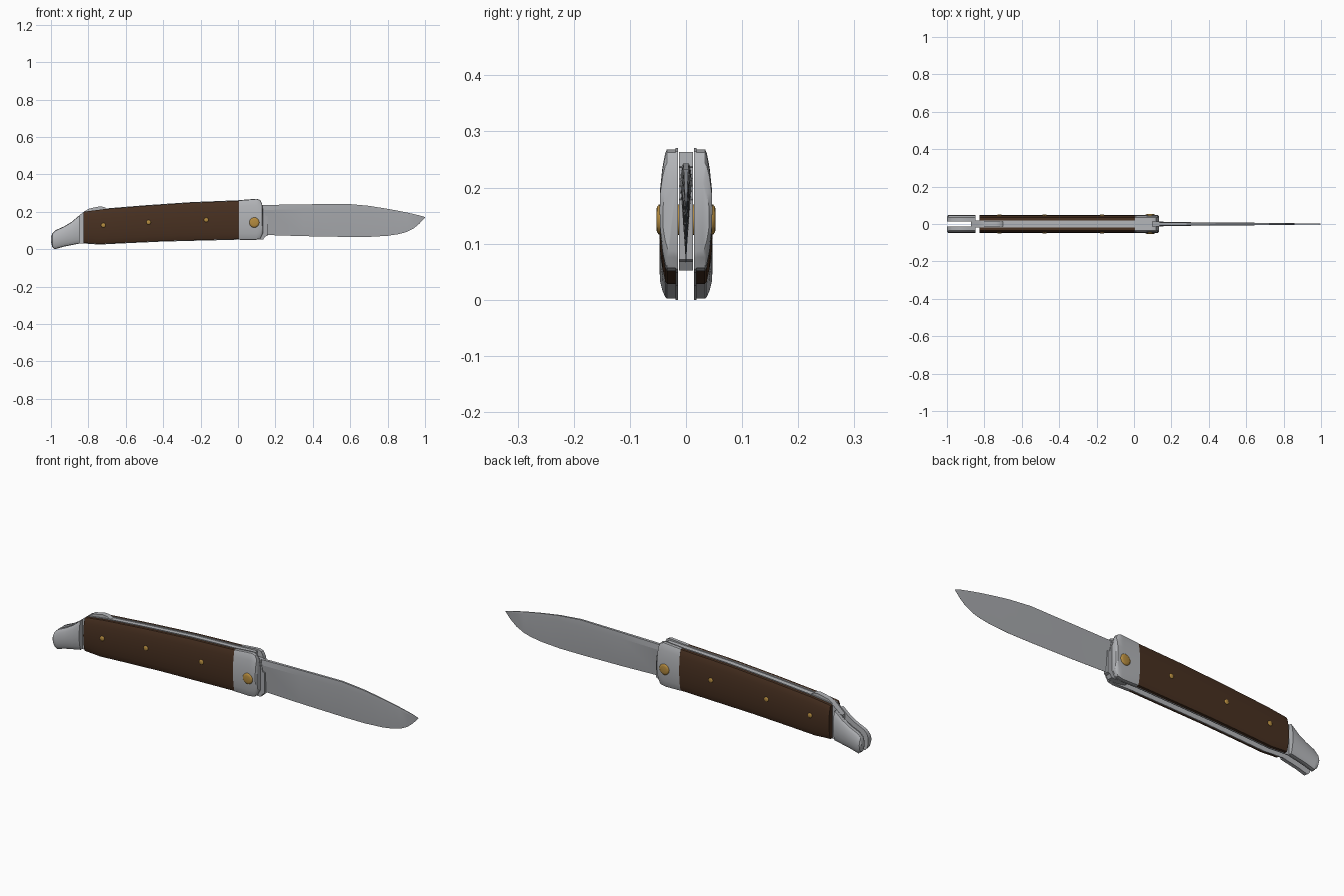
import bpy, bmesh, math

if "Cube" in bpy.data.objects:
    bpy.data.objects.remove(bpy.data.objects["Cube"])


def material(name, r, g, b):
    m = bpy.data.materials.new(name)
    m.diffuse_color = (r, g, b, 1)
    m.use_nodes = True
    m.node_tree.nodes["Principled BSDF"].inputs["Base Color"].default_value = m.diffuse_color
    return m


STEEL = material("bolster steel", 0.45, 0.46, 0.48)
BLADE = material("blade steel", 0.38, 0.39, 0.41)
WOOD = material("dark wood", 0.065, 0.030, 0.015)
BRASS = material("brass", 0.46, 0.26, 0.05)

# handle silhouette as (x, z) points
TOP = [(-1, 0.062), (-0.993, 0.085), (-0.975, 0.102), (-0.93, 0.122), (-0.89, 0.146),
       (-0.85, 0.18), (-0.82, 0.204), (-0.72, 0.217), (-0.5, 0.235), (-0.25, 0.252),
       (0, 0.262), (0.10, 0.270), (0.118, 0.264), (0.128, 0.245), (0.134, 0.21)]
BOTTOM = [(-1, 0.04), (-0.993, 0.012), (-0.98, 0.0), (-0.93, 0.014), (-0.845, 0.031),
          (-0.80, 0.029), (-0.74, 0.025), (-0.6, 0.032), (-0.4, 0.041), (-0.2, 0.046),
          (0, 0.051), (0.09, 0.049), (0.118, 0.055), (0.134, 0.085)]


def at(points, x):
    """Height of a silhouette line at x."""
    for (x0, z0), (x1, z1) in zip(points, points[1:]):
        if x <= x1:
            return z0 + (z1 - z0) * (x - x0) / (x1 - x0)
    return points[-1][1]


def span(x0, x1):
    """All silhouette stations from x0 to x1."""
    xs = {p[0] for p in TOP + BOTTOM if x0 < p[0] < x1}
    return sorted(xs | {x0, x1})


def loft(name, rings, mat, angle=30):
    """Skin a row of equal cross-sections and cap both ends."""
    bm = bmesh.new()
    rows = [[bm.verts.new(p) for p in ring] for ring in rings]
    n = len(rows[0])
    for a, b in zip(rows, rows[1:]):
        for i in range(n):
            j = (i + 1) % n
            bm.faces.new((a[i], a[j], b[j], b[i]))
    bm.faces.new(rows[0])
    bm.faces.new(rows[-1])
    bmesh.ops.remove_doubles(bm, verts=bm.verts, dist=1e-5)
    bmesh.ops.recalc_face_normals(bm, faces=bm.faces)
    me = bpy.data.meshes.new(name)
    bm.to_mesh(me)
    bm.free()
    me.materials.append(mat)
    ob = bpy.data.objects.new(name, me)
    bpy.context.collection.objects.link(ob)
    bpy.ops.object.select_all(action='DESELECT')
    ob.select_set(True)
    bpy.context.view_layer.objects.active = ob
    bpy.ops.object.shade_smooth_by_angle(angle=math.radians(angle))
    return ob


# rounded outer section: (fraction of height, y)
ROUND = [(0, 0.034), (0.03, 0.037), (0.15, 0.042), (0.32, 0.046), (0.5, 0.047),
         (0.68, 0.046), (0.85, 0.042), (0.97, 0.037), (1, 0.034)]
FLAT = [(0, 0.019), (1, 0.019)]


def side_part(name, x0, x1, section, inner, inset, mat, ends=0.0):
    """Mirrored pair of handle layers following the silhouette."""
    xs = span(x0, x1)
    for side, s in (("front", -1), ("back", 1)):
        rings = []
        for x in xs:
            t, b = at(TOP, x) - inset, at(BOTTOM, x) + inset
            k = 1 - (ends if x in (-1, 0.134) else 0)
            ring = [(x, s * inner, b)]
            ring += [(x, s * y * k, b + (t - b) * f) for f, y in section]
            ring += [(x, s * inner, t)]
            rings.append(ring)
        loft(f"{side}_{name}", rings, mat)


side_part("liner", -1, 0.134, FLAT, 0.0145, 0, STEEL)
side_part("scale", -0.825, 0.005, ROUND, 0.019, 0.003, WOOD)
side_part("front_bolster", 0.005, 0.134, ROUND, 0.017, 0.002, STEEL, 0.12)
side_part("rear_bolster", -1, -0.848, ROUND, 0.017, 0.002, STEEL, 0.12)


def bar(name, points, w, mat):
    """Centre bar from (x, bottom, top) stations."""
    loft(name, [[(x, -w, b), (x, w, b), (x, w, t), (x, -w, t)] for x, b, t in points], mat)


# back spring with its raised catch near the tail
bar("back_spring", [(-0.872, 0.10, 0.155), (-0.83, 0.12, 0.195), (-0.80, 0.135, 0.216),
                    (-0.775, 0.145, 0.222), (-0.74, 0.155, 0.229), (-0.715, 0.16, 0.226),
                    (-0.70, 0.165, 0.215), (-0.5, 0.185, 0.231), (-0.25, 0.2, 0.248),
                    (0, 0.215, 0.258), (0.10, 0.225, 0.263)], 0.0125, STEEL)

# blade tang between the bolsters
bar("blade_tang", [(0.01, 0.09, 0.215), (0.04, 0.06, 0.235), (0.08, 0.052, 0.238),
                   (0.135, 0.052, 0.236), (0.145, 0.068, 0.18), (0.157, 0.072, 0.178)],
    0.0128, BLADE)

# blade: (x, edge z, bevel z, spine z, half thickness)
BLADE_ROWS = [(0.12, 0.076, 0.210, 0.236, 0.0115), (0.16, 0.076, 0.211, 0.237, 0.0105),
              (0.35, 0.070, 0.212, 0.240, 0.009), (0.58, 0.066, 0.212, 0.243, 0.0075),
              (0.70, 0.066, 0.208, 0.232, 0.006), (0.80, 0.072, 0.200, 0.216, 0.0048),
              (0.86, 0.081, 0.192, 0.205, 0.004), (0.90, 0.092, 0.187, 0.197, 0.0035),
              (0.94, 0.112, 0.181, 0.188, 0.003), (0.97, 0.137, 0.177, 0.181, 0.0024),
              (0.99, 0.159, 0.173, 0.175, 0.0018), (1.0, 0.170, 0.1715, 0.172, 0.001)]
loft("blade", [[(x, 0.0004, e), (x, w, m), (x, 0.7 * w, s), (x, -0.7 * w, s),
                (x, -w, m), (x, -0.0004, e)] for x, e, m, s, w in BLADE_ROWS], BLADE, 8)


def pin(name, x, z, r, y):
    """Domed rivet running through the whole handle."""
    steps = [(-y, 0.6), (-y + 0.0015, 0.85), (-y + 0.005, 1),
             (y - 0.005, 1), (y - 0.0015, 0.85), (y, 0.6)]
    n = 16
    loft(name, [[(x + r * k * math.cos(i * math.tau / n), v,
                  z + r * k * math.sin(i * math.tau / n)) for i in range(n)]
                for v, k in steps], BRASS, 50)


pin("pivot_pin", 0.087, 0.143, 0.027, 0.053)
for i, (x, z) in enumerate([(-0.72, 0.128), (-0.478, 0.144), (-0.17, 0.157)]):
    pin(f"scale_pin_{i + 1}", x, z, 0.0125, 0.051)
